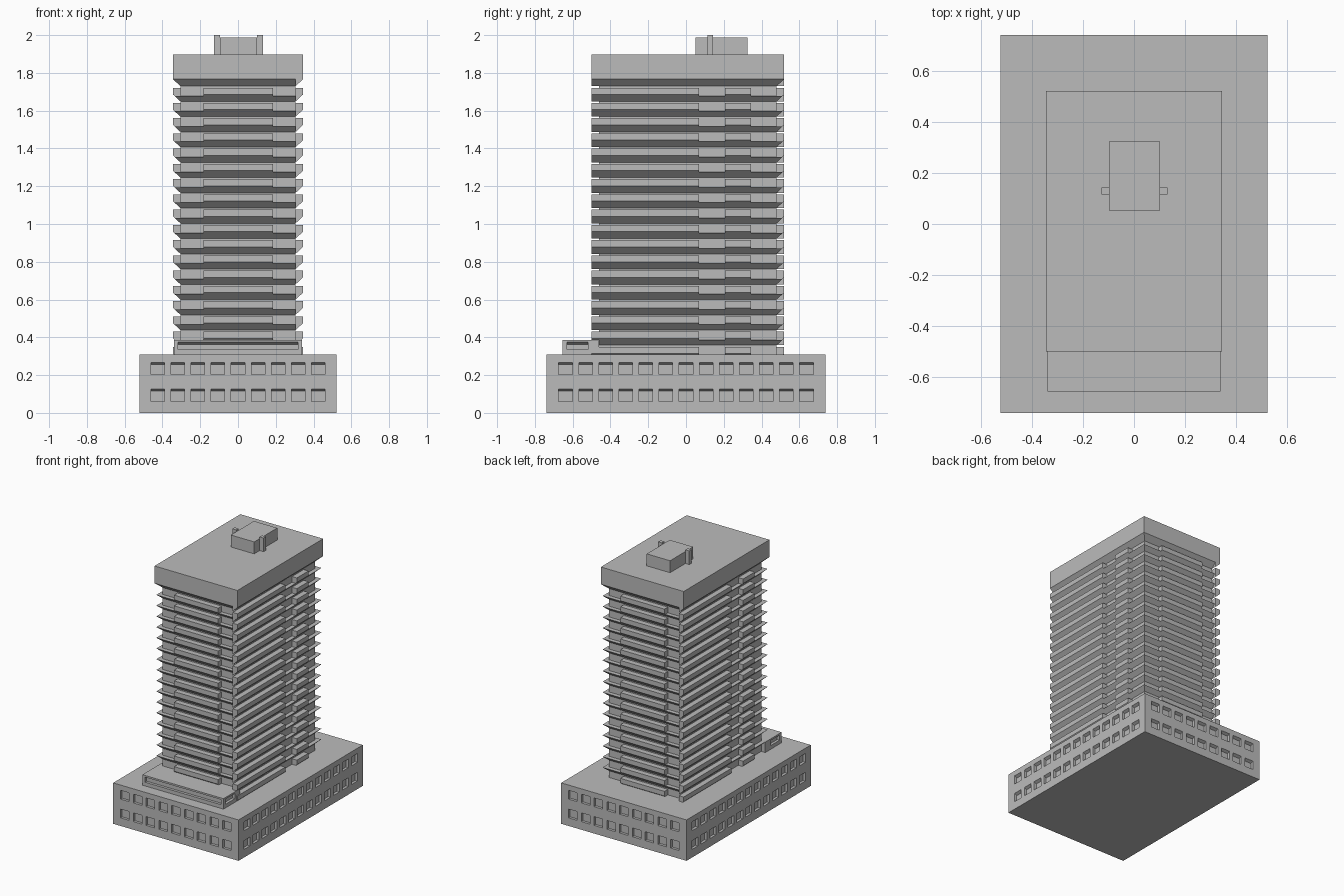
import bpy
import bmesh
from math import pi
from mathutils import Matrix, Vector

old = bpy.data.objects.get("Cube")
if old:
    bpy.data.objects.remove(old, do_unlink=True)

GREY = (0.5, 0.5, 0.5, 1)
concrete = bpy.data.materials.new("concrete_grey")
concrete.use_nodes = True
concrete.diffuse_color = GREY
concrete.node_tree.nodes["Principled BSDF"].inputs["Base Color"].default_value = GREY


def finish(bm, name):
    bmesh.ops.recalc_face_normals(bm, faces=bm.faces)
    mesh = bpy.data.meshes.new(name)
    bm.to_mesh(mesh)
    bm.free()
    mesh.materials.append(concrete)
    obj = bpy.data.objects.new(name, mesh)
    bpy.context.collection.objects.link(obj)
    return obj


def box(name, x0, x1, y0, y1, z0, z1):
    bm = bmesh.new()
    bmesh.ops.create_cube(bm, size=1)
    for v in bm.verts:
        v.co = (x1 if v.co.x > 0 else x0, y1 if v.co.y > 0 else y0, z1 if v.co.z > 0 else z0)
    return finish(bm, name)


def prism(bm, profile, start, end, wall, turn):
    """Sweep (depth, z) profile along a wall; start and end give the position at each depth."""
    rot = Matrix.Rotation(turn * pi / 2, 3, "Z")
    rings = [[bm.verts.new(rot @ Vector((pos(d), -wall - d, z))) for d, z in profile]
             for pos in (start, end)]
    bm.faces.new(rings[0])
    bm.faces.new(rings[1])
    n = len(profile)
    for i in range(n):
        j = (i + 1) % n
        bm.faces.new((rings[0][i], rings[0][j], rings[1][j], rings[1][i]))


def square(p):
    return lambda d: p


def window(bm, centre, width, z0, z1, wall, turn, deep=0.02):
    # Recess with a sloping head
    head = 0.011
    profile = [(0.01, z0), (0.01, z1 + head / 2), (-deep, z1 - head), (-deep, z0)]
    prism(bm, profile, square(centre - width / 2), square(centre + width / 2), wall, turn)


def carve(obj, bm):
    cutter = finish(bm, "window_cutter")
    cutter.hide_render = True
    mod = obj.modifiers.new("windows", "BOOLEAN")
    mod.operation = "DIFFERENCE"
    mod.solver = "EXACT"
    mod.object = cutter
    bpy.context.view_layer.objects.active = obj
    bpy.ops.object.modifier_apply(modifier=mod.name)
    bpy.data.objects.remove(cutter, do_unlink=True)


# Podium with two rows of windows on every side
PX, PY, PZ = 0.522, 0.739, 0.308
podium = box("podium", -PX, PX, -PY, PY, 0, PZ)
cut = bmesh.new()
for turn in range(4):
    count, wall = (13, PX) if turn % 2 else (9, PY)
    for i in range(count):
        for z in (0.061, 0.202):
            window(cut, (i - (count - 1) / 2) * 0.1063, 0.072, z, z + 0.066, wall, turn)
carve(podium, cut)

# Low entrance block in front of the tower
entrance = box("entrance_block", -0.338, 0.338, -0.655, -0.46, PZ, 0.387)
cut = bmesh.new()
window(cut, 0, 0.635, 0.336, 0.374, 0.655, 0)
window(cut, -0.575, 0.11, 0.336, 0.374, 0.338, 1)
window(cut, 0.575, 0.11, 0.336, 0.374, 0.338, 3)
carve(entrance, cut)

# Tower core and roof slab
CY, IX, IY, OUT = 0.01, 0.305, 0.47, 0.04
TOP, PITCH, DROP = 1.767, 0.0807, 0.037
box("tower_core", -IX, IX, CY - IY, CY + IY, 0.3, TOP + 0.02)
box("roof_slab", -IX - OUT, IX + OUT, CY - IY - OUT, CY + IY + OUT, TOP, 1.897)


def mitre_start(d):
    return -IX - d


def mitre_end(d):
    return IY + d


# Half of the facade; the other half is the same turned by 180 degrees
front = [(mitre_start, square(-0.182), False), (square(-0.182), square(0.185), True),
         (square(0.185), square(IX), False)]
side = [(square(-IY - OUT), square(0.06), True), (square(0.06), square(0.197), False),
        (square(0.197), square(0.335), True), (square(0.335), mitre_end, False)]


def high(t):
    return [(0, t - DROP), (OUT, t), (OUT, t + 0.035), (0, t + 0.035)]


def low(t):
    cut_z = 0.008
    return [(0, t - DROP), (OUT * (1 - cut_z / DROP), t - cut_z), (0, t - cut_z)]


def under_roof(t):
    return [(0, t - DROP), (OUT, t), (0, t)]


# Sloping soffit below the roof slab
bm = bmesh.new()
for half in (0, 2):
    prism(bm, under_roof(TOP), mitre_start, square(IX), IY, half)
    prism(bm, under_roof(TOP), square(-IY - OUT), mitre_end, IX, half + 1)
finish(bm, "roof_soffit").location.y = CY

# Floor ledges with parapets, repeated downwards
bm = bmesh.new()
for half in (0, 2):
    for segments, wall, turn in ((front, IY, half), (side, IX, half + 1)):
        for start, end, raised in segments:
            prism(bm, (high if raised else low)(TOP - PITCH), start, end, wall, turn)
ledges = finish(bm, "floor_ledges")
ledges.location.y = CY
array = ledges.modifiers.new("floors", "ARRAY")
array.count = 18
array.use_relative_offset = False
array.use_constant_offset = True
array.constant_offset_displace = (0, 0, -PITCH)

# Rooftop plant room with a post on each side
box("plant_room", -0.095, 0.1, 0.05, 0.325, 1.89, 1.987)
box("right_post", -0.127, -0.095, 0.115, 0.143, 1.89, 2.0)
box("left_post", 0.1, 0.132, 0.115, 0.143, 1.89, 2.0)
